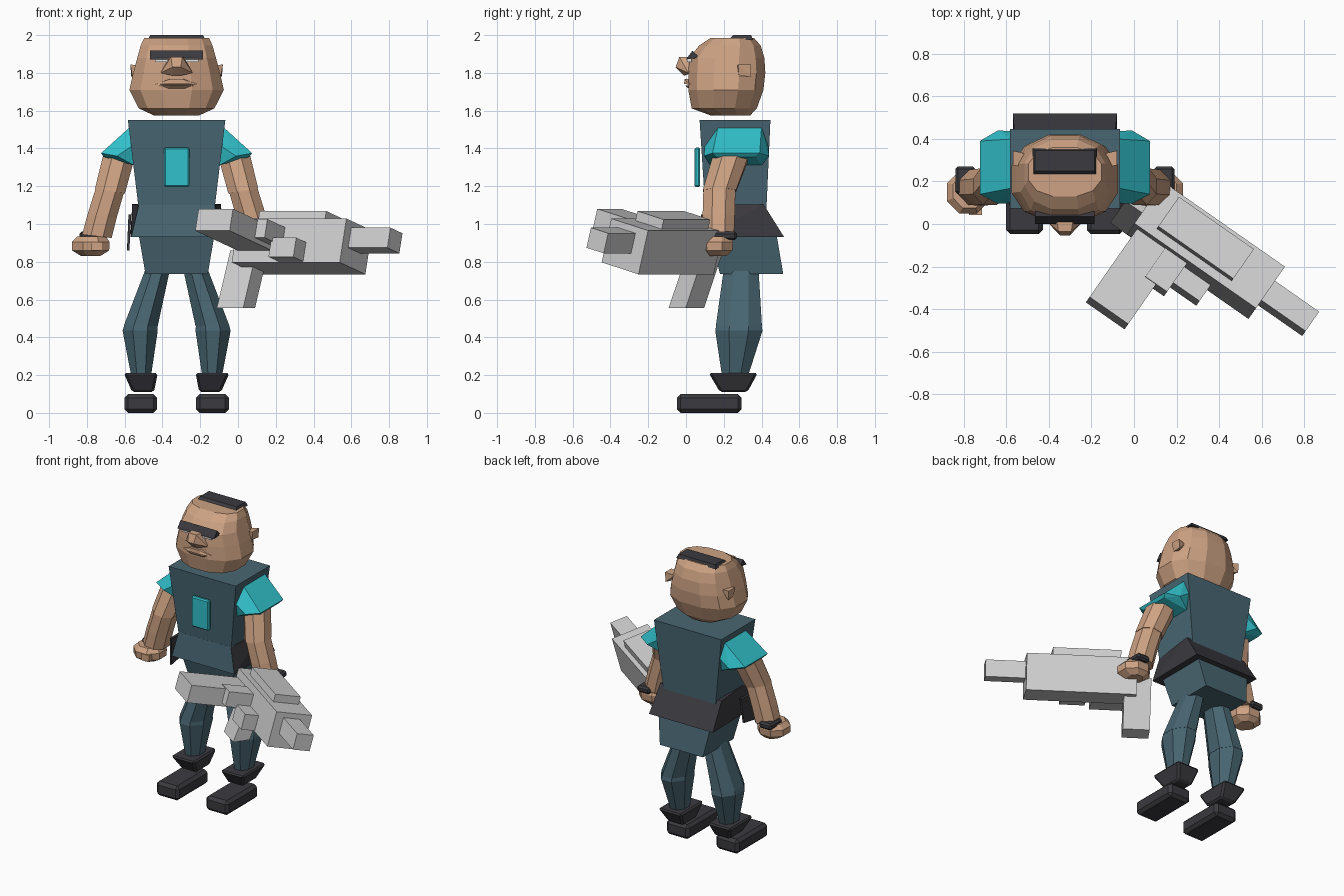
import bpy, bmesh, math
from mathutils import Vector

if "Cube" in bpy.data.objects:
    bpy.data.objects.remove(bpy.data.objects["Cube"])

CX = -0.325  # body centre line


def mat(name, r, g, b):
    m = bpy.data.materials.new(name)
    m.diffuse_color = tuple(c ** 2.2 for c in (r, g, b)) + (1.0,)
    m.use_nodes = True
    m.node_tree.nodes["Principled BSDF"].inputs["Base Color"].default_value = m.diffuse_color
    return m


SKIN = mat("skin", 0.80, 0.63, 0.51)
CLOTH = mat("dark_teal_cloth", 0.29, 0.40, 0.445)
CYAN = mat("cyan_cloth", 0.21, 0.75, 0.79)
DARK = mat("charcoal", 0.24, 0.235, 0.255)
METAL = mat("light_grey_metal", 0.82, 0.82, 0.82)
WHITE = mat("eye_white", 0.93, 0.93, 0.93)


def finish(name, bm, material, mirror=False, x=CX, bevel=0):
    bmesh.ops.recalc_face_normals(bm, faces=bm.faces)
    me = bpy.data.meshes.new(name)
    bm.to_mesh(me)
    bm.free()
    me.materials.append(material)
    ob = bpy.data.objects.new(name, me)
    ob.location.x = x
    bpy.context.collection.objects.link(ob)
    if bevel:
        b = ob.modifiers.new("bevel", 'BEVEL')
        b.width, b.segments = bevel, 1
    if mirror:
        ob.modifiers.new("mirror", 'MIRROR')
    return ob


def hull(name, pts, material, **kw):
    bm = bmesh.new()
    for p in pts:
        bm.verts.new(p)
    r = bmesh.ops.convex_hull(bm, input=bm.verts)
    junk = {g for g in r["geom_interior"] + r["geom_unused"] if isinstance(g, bmesh.types.BMVert)}
    bmesh.ops.delete(bm, geom=list(junk), context='VERTS')
    bmesh.ops.dissolve_limit(bm, angle_limit=0.02, verts=bm.verts, edges=bm.edges)
    return finish(name, bm, material, **kw)


def frustum(name, z0, r0, z1, r1, material, **kw):
    """Block between two rectangles (x0, x1, y0, y1)."""
    pts = [(x, y, z) for z, r in ((z0, r0), (z1, r1)) for x in r[:2] for y in r[2:]]
    return hull(name, pts, material, **kw)


def box(name, r, z0, z1, material, **kw):
    return frustum(name, z0, r, z1, r, material, **kw)


def sym(*pts):
    """Points plus their reflections in x."""
    return [(s * x, y, z) for x, y, z in pts for s in (1, -1)]


def loft(name, rings, n, material, power=1.0, **kw):
    """Rings are (cx, cy, z, rx, ry, tilt along x)."""
    bm = bmesh.new()
    loops = []
    for cx, cy, z, rx, ry, tilt in rings:
        loop = []
        for i in range(n):
            a = 2 * math.pi * (i + 0.5) / n
            c, s = math.cos(a), math.sin(a)
            c = math.copysign(abs(c) ** power, c)
            s = math.copysign(abs(s) ** power, s)
            k = math.cos(math.pi / n) ** power
            loop.append(bm.verts.new((cx + rx * c / k, cy + ry * s / k, z + tilt * c)))
        loops.append(loop)
    for a, b in zip(loops, loops[1:]):
        for i in range(n):
            j = (i + 1) % n
            bm.faces.new((a[i], a[j], b[j], b[i]))
    bm.faces.new(loops[0])
    bm.faces.new(loops[-1])
    return finish(name, bm, material, **kw)


# Head: z, half width, front y, back y
head = [(1.575, .12, .13, .34), (1.612, .20, .03, .375), (1.71, .25, .012, .41),
        (1.80, .23, .012, .42), (1.88, .208, .018, .415), (1.945, .19, .07, .395),
        (1.985, .172, .13, .36)]
loft("head", [(0, (f + b) / 2, z, w, (b - f) / 2, 0) for z, w, f, b in head], 12, SKIN, power=0.85)
frustum("hair", 1.975, (-.152, .152, .225, .355), 2.0, (-.14, .14, .25, .345), DARK)
hull("brow", sym((.14, .0, 1.872), (.14, .035, 1.918), (.14, .07, 1.88)), DARK)
box("eye", (.03, .115, .004, .03), 1.858, 1.878, WHITE, mirror=True)
hull("nose", sym((.03, -.035, 1.885), (.022, -.055, 1.83), (.085, .012, 1.80), (.04, .03, 1.885),
                 (.07, .03, 1.80), (.02, -.01, 1.785)), SKIN)
hull("upper_lip", sym((.115, .02, 1.738), (.03, -.008, 1.768), (.05, -.01, 1.742), (.05, .03, 1.765)), SKIN)
hull("lower_lip", sym((.09, .016, 1.732), (.04, -.004, 1.732), (.05, .02, 1.712)), SKIN)
hull("ear", [(.18, .27, 1.79), (.18, .33, 1.835), (.18, .27, 1.835), (.245, .275, 1.845),
             (.245, .345, 1.845), (.24, .345, 1.78), (.235, .28, 1.785)], SKIN, mirror=True)

# Torso, chest pouch, belt and hips
frustum("torso", .95, (-.185, .185, .11, .42), 1.55, (-.258, .258, .072, .447), CLOTH)
box("chest_pouch", (-.067, .067, .045, .075), 1.195, 1.405, CYAN, bevel=.008)
belt = hull("belt", sym((.20, .10, 1.1), (.235, .41, 1.105), (.24, .08, .93), (.245, .52, .93)), DARK)
belt.data.materials.append(CLOTH)
for f in belt.data.polygons:
    if f.normal.y < -0.5:
        f.material_index = 1
frustum("hips", .735, (-.165, .165, .18, .515), .94, (-.20, .20, .13, .48), CLOTH)
hull("holster", [(-.255, .08, 1.05), (-.24, .08, 1.05), (-.262, .09, .86), (-.25, .09, .86),
                 (-.255, .22, 1.05), (-.24, .22, 1.05), (-.262, .2, .88), (-.25, .2, .88)], DARK)

# Arms
hull("sleeve", [(-.245, .17, 1.515), (-.245, .40, 1.515), (-.40, .14, 1.375), (-.40, .39, 1.375),
                (-.385, .16, 1.355), (-.385, .37, 1.355), (-.315, .095, 1.36), (-.315, .44, 1.36),
                (-.225, .10, 1.42), (-.225, .435, 1.42), (-.225, .13, 1.31), (-.225, .40, 1.31)],
     CYAN, mirror=True)
loft("upper_arm", [(-.305, .24, 1.36, .078, .095, -.03), (-.353, .177, 1.175, .079, .088, -.015)],
     8, SKIN, mirror=True)
loft("forearm", [(-.353, .177, 1.18, .074, .085, -.015), (-.395, .173, 1.04, .077, .085, -.01),
                 (-.422, .172, .935, .078, .082, -.01)], 8, SKIN, mirror=True)
loft("hand", [(-.455, .155, .83, .05, .06, 0), (-.455, .15, .86, .098, .095, 0),
              (-.455, .15, .905, .1, .1, 0), (-.45, .155, .935, .075, .08, 0)], 8, SKIN, mirror=True)
box("thumb", (-.45, -.39, .043, .12), .86, .905, SKIN, mirror=True)
box("wristband", (-.515, -.42, .14, .27), .915, .96, DARK, mirror=True, bevel=.012)

# Legs and boots
loft("thigh", [(-.195, .345, .435, .092, .125, 0), (-.19, .28, .46, .09, .122, 0),
               (-.10, .292, .76, .065, .092, 0)][1:], 8, CLOTH, mirror=True)
loft("shin", [(-.188, .26, .2, .053, .07, 0), (-.193, .28, .435, .093, .125, 0),
              (-.19, .28, .462, .088, .12, 0)], 8, CLOTH, mirror=True)
frustum("boot_cuff", .11, (-.235, -.12, .18, .325), .212, (-.28, -.10, .12, .38), DARK,
        mirror=True, bevel=.012)
box("foot", (-.277, -.103, -.048, .295), 0, .1, DARK, mirror=True, bevel=.02)

# Gun: blocks in a frame turned along the barrel and rolled towards the front
ROLL = math.radians(15)
D = Vector((.82, -.572, 0)).normalized()
H = Vector((-D.y, D.x, 0))
Z = Vector((0, 0, 1))
N = H * math.cos(ROLL) - Z * math.sin(ROLL)
U = H * math.sin(ROLL) + Z * math.cos(ROLL)


def gun_box(name, a, b, u):
    pts = [Z * 1.03 + D * i + N * j + U * k for i in a for j in b for k in u]
    hull(name, pts, METAL, x=0)


gun_box("gun_body", (0, .697), (.004, .25), (-.24, 0))
gun_box("gun_top_plate", (.1, .53), (.045, .22), (-.01, .052))
gun_box("gun_barrel", (.68, .95), (.06, .175), (-.145, -.035))
gun_box("gun_magazine", (.025, .247), (-.40, .05), (-.175, -.055))
gun_box("gun_side_block", (.185, .31), (-.165, .05), (-.15, -.048))
gun_box("gun_lower_block", (.30, .46), (-.09, .05), (-.235, -.13))
grip = [Z * z + D * a + H * (b + s * .055)
        for z, b in ((.86, .12), (.555, -.005)) for a in (-.095, .075) for s in (1, -1)]
hull("gun_grip", grip, METAL, x=0)
